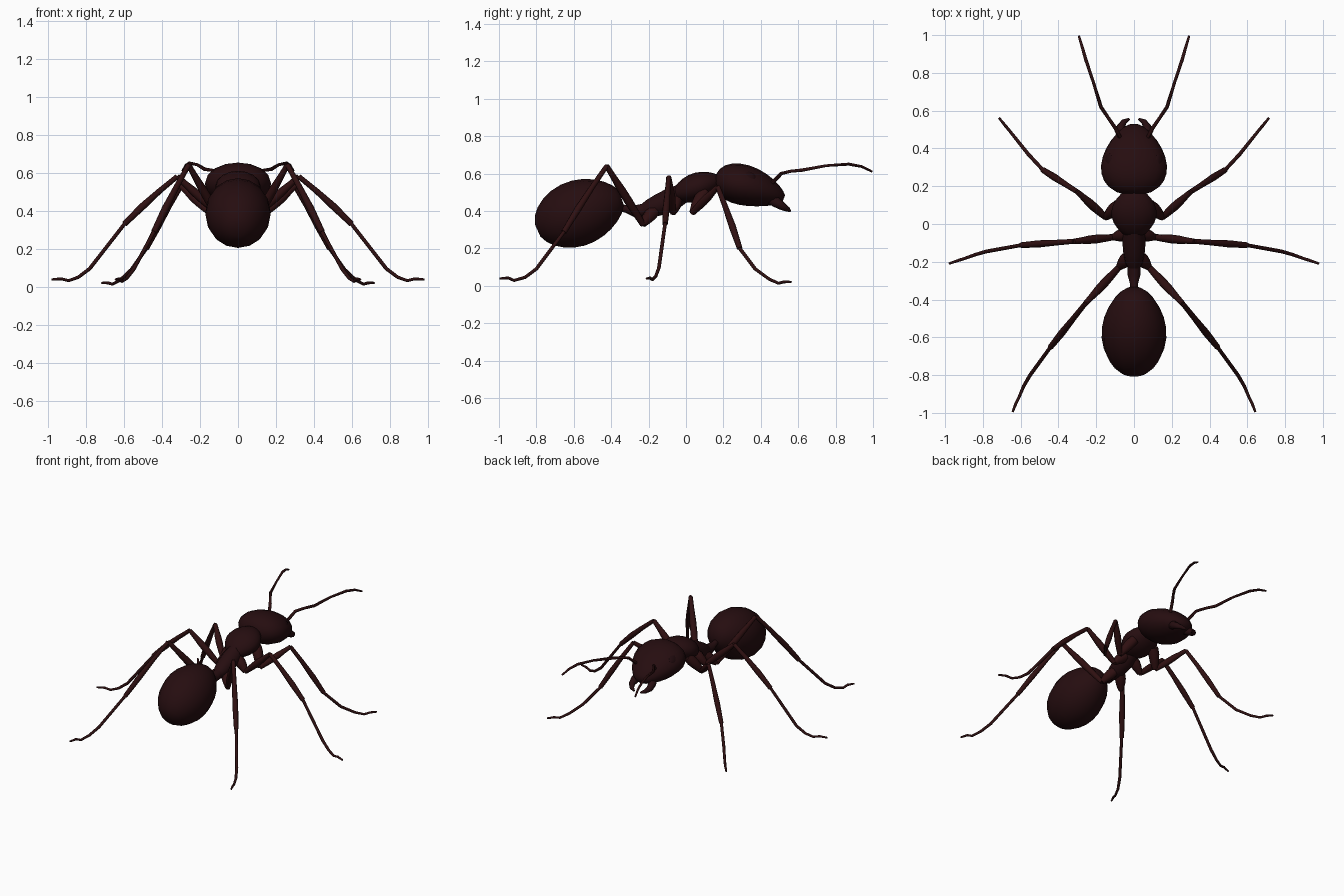
import bpy, bmesh, math
from mathutils import Vector

if "Cube" in bpy.data.objects:
    bpy.data.objects.remove(bpy.data.objects["Cube"])


def material(name, rgb):
    m = bpy.data.materials.new(name)
    m.diffuse_color = (*rgb, 1)
    m.use_nodes = True
    m.node_tree.nodes["Principled BSDF"].inputs["Base Color"].default_value = m.diffuse_color
    return m


BODY = material("dark brown shell", (0.019, 0.004, 0.005))
LIMB = material("reddish brown limb", (0.028, 0.005, 0.0055))
EYE = material("eye black", (0.014, 0.003, 0.004))


def finish(ob, mat):
    ob.data.materials.append(mat)
    bpy.ops.object.select_all(action='DESELECT')
    ob.select_set(True)
    bpy.context.view_layer.objects.active = ob
    bpy.ops.object.shade_smooth_by_angle(angle=math.radians(60))
    return ob


def loft(name, centres, radii, mat, sides):
    """Skin through rings; each radius is (half width, half height)."""
    bm = bmesh.new()
    loops = []
    for i, (c, (w, h)) in enumerate(zip(centres, radii)):
        t = (centres[min(i + 1, len(centres) - 1)]
             - centres[max(i - 1, 0)]).normalized()
        side = t.cross(Vector((0, 0, 1))).normalized()
        up = side.cross(t)
        angles = [2 * math.pi * k / sides for k in range(sides)]
        loops.append([bm.verts.new(c + side * (w * math.cos(a))
                                   + up * (h * math.sin(a))) for a in angles])
    for a, b in zip(loops, loops[1:]):
        for k in range(sides):
            j = (k + 1) % sides
            bm.faces.new((a[k], a[j], b[j], b[k]))
    bm.faces.new(loops[0])
    bm.faces.new(loops[-1])
    bmesh.ops.recalc_face_normals(bm, faces=bm.faces)
    me = bpy.data.meshes.new(name)
    bm.to_mesh(me)
    bm.free()
    ob = bpy.data.objects.new(name, me)
    bpy.context.collection.objects.link(ob)
    return finish(ob, mat)


def egg(name, start, end, half, skew, blunt, arch=0.0, rings=12):
    """Egg along the centre plane between two (y, z) ends."""
    a, b = Vector((0, *start)), Vector((0, *end))
    centres, radii = [], []
    for i in range(rings):
        # rings crowd towards both ends
        t = 0.5 - 0.5 * math.cos(math.pi * (0.06 + 0.85 * i / (rings - 1)))
        r = math.sin(math.pi * t ** skew) ** blunt
        lift = Vector((0, 0, arch * math.sin(math.pi * t)))
        centres.append(a.lerp(b, t) + lift)
        radii.append((half[0] * r, half[1] * r))
    return loft(name, centres, radii, BODY, 16)


def link(name, rings):
    """Body link on the centre plane from (y, z, radius) rings."""
    return loft(name, [Vector((0, y, z)) for y, z, r in rings],
                [(r, r) for y, z, r in rings], BODY, 12)


def mirrored(ob):
    m = ob.modifiers.new("mirror", 'MIRROR')
    m.use_axis[0] = True
    m.use_mirror_merge = False
    return ob


def limb(name, points, radii, mat=LIMB, sides=8):
    """Tapered tube through points, on both sides."""
    return mirrored(loft(name, [Vector(p) for p in points],
                         [(r, r) for r in radii], mat, sides))


def segment(name, a, b, radii, bow=0.0):
    """Straight limb part with evenly spaced radii, bowed a little upwards."""
    a, b = Vector(a), Vector(b)
    n = len(radii) - 1
    pts = [a.lerp(b, i / n) + Vector((0, 0, bow * math.sin(math.pi * i / n)))
           for i in range(n + 1)]
    return limb(name, pts, radii)


# Body, from tail to head
egg("abdomen", (-0.798, 0.295), (-0.335, 0.47), (0.172, 0.176),
    0.91, 0.5, 0.01)
link("waist", [(-0.38, 0.425, 0.022), (-0.32, 0.41, 0.02),
               (-0.27, 0.397, 0.034), (-0.20, 0.41, 0.034)])
link("rear_thorax", [(-0.235, 0.40, 0.032), (-0.20, 0.41, 0.048),
                     (-0.15, 0.43, 0.057), (-0.08, 0.46, 0.063),
                     (0.03, 0.52, 0.045)])
egg("front_thorax", (-0.075, 0.475), (0.195, 0.57), (0.12, 0.076),
    0.97, 0.6, 0.006)
link("neck", [(0.10, 0.545, 0.05), (0.20, 0.562, 0.036)])
egg("head", (0.155, 0.569), (0.53, 0.462), (0.175, 0.109), 0.71, 0.55, 0.014)

# Jaws and eyes
limb("jaw", [(0.05, 0.45, 0.465), (0.068, 0.485, 0.445), (0.07, 0.515, 0.425),
             (0.052, 0.542, 0.41), (0.025, 0.556, 0.40)],
     [0.03, 0.028, 0.022, 0.015, 0.006], BODY)
bpy.ops.mesh.primitive_uv_sphere_add(segments=12, ring_count=8,
                                     location=(0.130, 0.33, 0.583))
eye = bpy.context.object
eye.name = "eye"
eye.scale = (0.018, 0.046, 0.034)
eye.rotation_euler = (-0.3, -0.65, 0.1)
bpy.ops.object.transform_apply(location=True, rotation=True, scale=True)
mirrored(finish(eye, EYE))

# Feelers: a short base, then a long thin whip
limb("feeler", [(0.075, 0.46, 0.55), (0.10, 0.51, 0.60), (0.135, 0.56, 0.612),
                (0.175, 0.62, 0.618), (0.215, 0.75, 0.642),
                (0.255, 0.87, 0.65), (0.275, 0.94, 0.637),
                (0.292, 0.995, 0.61)],
     [0.011, 0.010, 0.009, 0.010, 0.008, 0.009, 0.008, 0.006], sides=6)


def leg(place, hip, elbow, knee, ankle, toes):
    """Hip, thigh, shin and foot of one pair of legs."""
    segment(place + "_hip", hip, elbow, [0.032, 0.036, 0.030, 0.018], 0.004)
    segment(place + "_thigh", elbow, knee,
            [0.016, 0.020, 0.023, 0.022, 0.017, 0.014])
    segment(place + "_shin", knee, ankle, [0.013, 0.015, 0.019, 0.015], 0.008)
    limb(place + "_foot", [ankle] + toes,
         [0.010, 0.010, 0.009, 0.008, 0.008, 0.006])


leg("front", (0.08, 0.10, 0.50), (0.15, 0.035, 0.39), (0.30, 0.17, 0.528),
    (0.483, 0.287, 0.20),
    [(0.56, 0.37, 0.09), (0.62, 0.445, 0.035), (0.66, 0.495, 0.013),
     (0.685, 0.525, 0.021), (0.715, 0.562, 0.02)])
leg("middle", (0.03, -0.05, 0.46), (0.11, -0.07, 0.39), (0.32, -0.092, 0.58),
    (0.597, -0.112, 0.33),
    [(0.78, -0.145, 0.095), (0.84, -0.162, 0.05), (0.89, -0.18, 0.032),
     (0.93, -0.193, 0.042), (0.98, -0.21, 0.038)])
leg("hind", (0.025, -0.17, 0.40), (0.08, -0.23, 0.327), (0.26, -0.424, 0.64),
    (0.443, -0.653, 0.287),
    [(0.55, -0.80, 0.09), (0.585, -0.86, 0.045), (0.61, -0.92, 0.028),
     (0.625, -0.95, 0.042), (0.643, -0.995, 0.038)])
